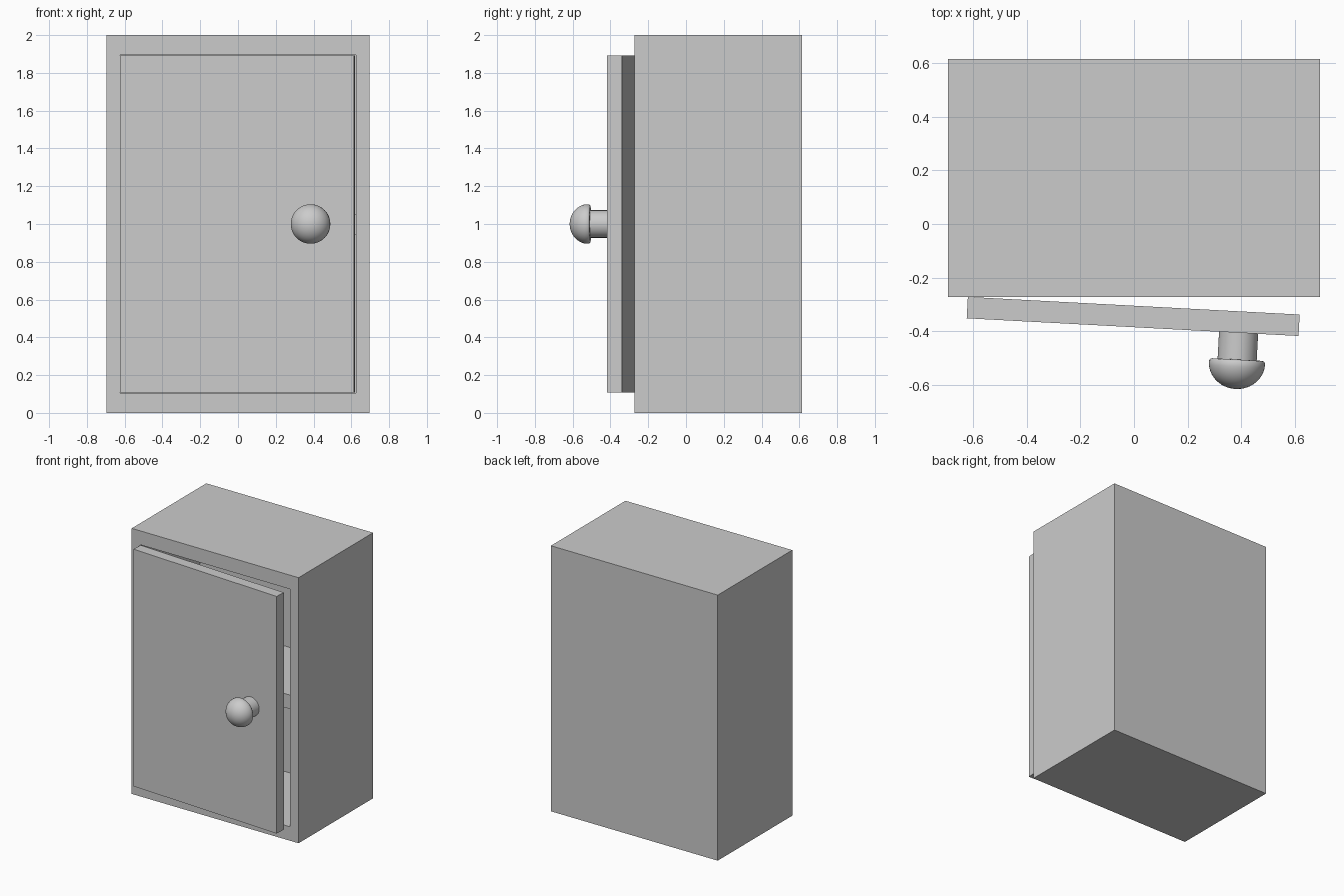
import bpy, bmesh
from math import radians, sin, cos, pi
from mathutils import Vector

if "Cube" in bpy.data.objects:
    bpy.data.objects.remove(bpy.data.objects["Cube"])


def finish(name, bm, parent=None):
    bmesh.ops.recalc_face_normals(bm, faces=bm.faces)
    mesh = bpy.data.meshes.new(name)
    bm.to_mesh(mesh)
    bm.free()
    ob = bpy.data.objects.new(name, mesh)
    bpy.context.collection.objects.link(ob)
    ob.parent = parent
    return ob


def box_bm(lo, hi):
    bm = bmesh.new()
    bmesh.ops.create_cube(bm, size=1)
    for v in bm.verts:
        v.co = Vector([(a + b) / 2 + c * (b - a) for a, b, c in zip(lo, hi, v.co)])
    return bm


# cabinet body: a box whose front face is inset and pushed in
FRONT, BACK = -0.272, 0.615
bm = box_bm((-0.695, FRONT, 0), (0.695, BACK, 2))
bm.normal_update()
front = min(bm.faces, key=lambda f: f.calc_center_median().y)
bmesh.ops.inset_region(bm, faces=[front], thickness=0.05)
for v in front.verts:
    v.co.x = 0.625 if v.co.x > 0 else -0.625
    v.co.z = 1.895 if v.co.z > 1 else 0.105
inner = bmesh.ops.extrude_discrete_faces(bm, faces=[front])["faces"][0]
for v in inner.verts:
    v.co.y = 0.44
finish("cabinet_body", bm)

# shelf, set back a little from the opening
finish("shelf", box_bm((-0.625, -0.19, 0.945), (0.625, 0.44, 1.05)))

# door, origin on the hinge line, slightly ajar
door = finish("door", box_bm((0, -0.08, 0.107), (1.24, 0, 1.893)))
door.location = (-0.62, FRONT, 0)
door.rotation_euler.z = radians(-3.05)

# knob: stem and domed head as one lathe profile (radius, distance from door back)
profile = [(0.073, 0.075), (0.073, 0.18), (0.092, 0.18), (0.100, 0.182), (0.1045, 0.188)]
profile += [(0.105 * cos(a), 0.193 + 0.097 * sin(a))
            for a in (i * pi / 24 for i in range(1, 12))]
profile.append((0, 0.29))
bm = bmesh.new()
verts = [bm.verts.new((r, -d, 0)) for r, d in profile]
edges = [bm.edges.new(pair) for pair in zip(verts, verts[1:])]
bmesh.ops.spin(bm, geom=verts + edges, cent=(0, 0, 0), axis=(0, 1, 0),
               angle=2 * pi, steps=48)
bmesh.ops.remove_doubles(bm, verts=bm.verts, dist=0.0001)
knob = finish("knob", bm, door)
knob.location = (1.016, 0, 1.0)
bpy.context.view_layer.objects.active = knob
knob.select_set(True)
bpy.ops.object.shade_smooth_by_angle(angle=radians(40))
